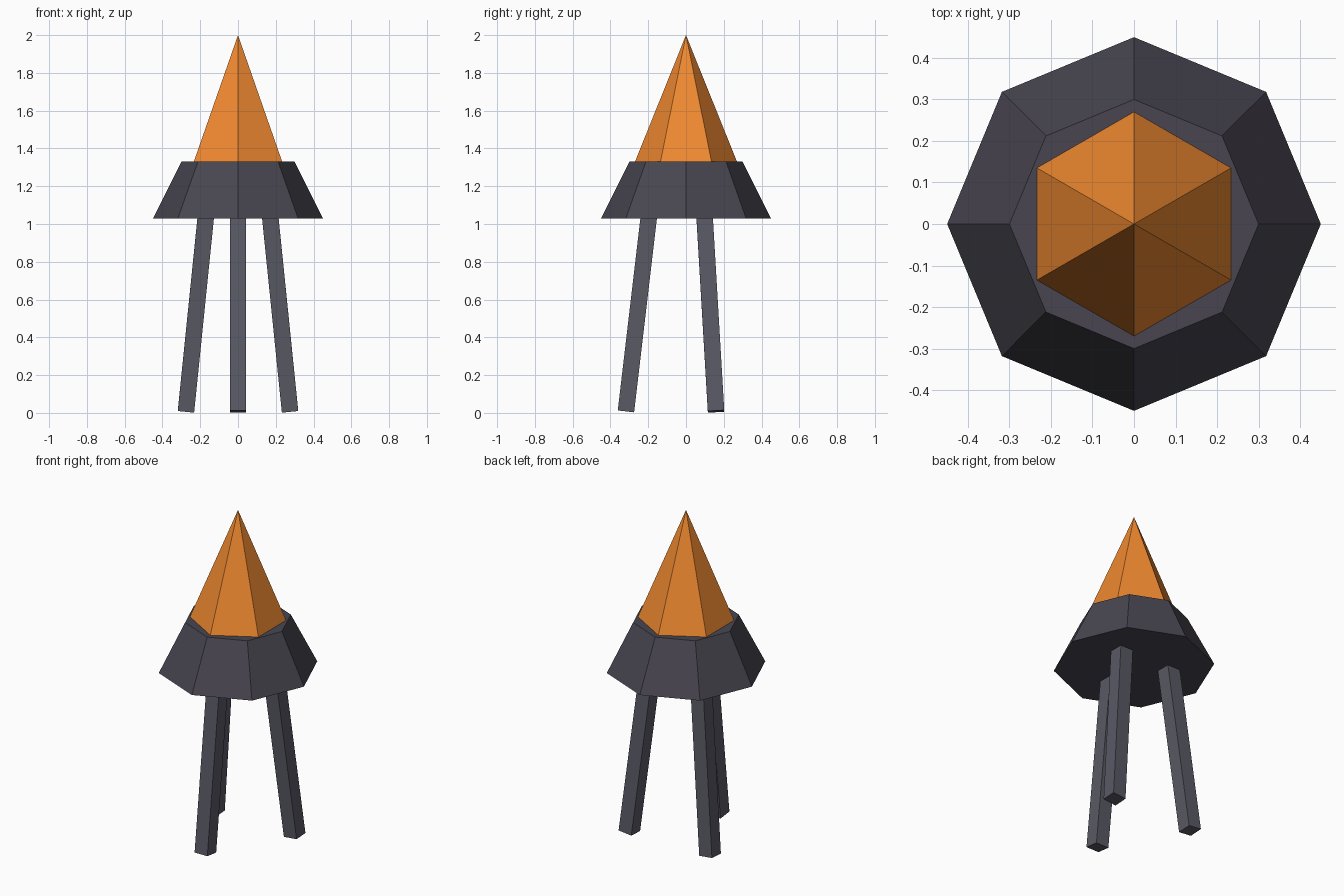
import bpy
from math import cos, sin, pi, radians
from mathutils import Vector

if "Cube" in bpy.data.objects:
    bpy.data.objects.remove(bpy.data.objects["Cube"])


def material(name, color):
    mat = bpy.data.materials.new(name)
    mat.diffuse_color = (*color, 1)
    mat.use_nodes = True
    mat.node_tree.nodes["Principled BSDF"].inputs["Base Color"].default_value = mat.diffuse_color
    return mat


def finish(name, mat):
    obj = bpy.context.object
    obj.name = name
    obj.data.materials.append(mat)
    return obj


orange = material("flame_orange", (0.87, 0.25, 0.03))
dark = material("bowl_iron", (0.065, 0.06, 0.08))
steel = material("leg_iron", (0.1, 0.1, 0.13))

# Eight-sided bowl, narrower at the top, corners on the x and y axes
bpy.ops.mesh.primitive_cone_add(vertices=8, radius1=0.45, radius2=0.30,
                                depth=0.30, location=(0, 0, 1.18))
finish("bowl", dark)

# Six-sided flame standing on the bowl, corners on the y axis
bpy.ops.mesh.primitive_cone_add(vertices=6, radius1=0.27, radius2=0,
                                depth=0.67, location=(0, 0, 1.665))
finish("flame", orange)

# Three square legs splayed outwards, sections kept in line with the axes
for name, angle in (("front_leg", -90), ("back_right_leg", 30), ("back_left_leg", 150)):
    a = radians(angle)
    out = Vector((cos(a), sin(a), 0))
    foot = out * 0.318 + Vector((0, 0, 0.008))
    top = out * 0.196 + Vector((0, 0, 1.045))
    axis = top - foot
    bpy.ops.mesh.primitive_cube_add(size=1, location=(foot + top) / 2)
    leg = finish(name, steel)
    leg.scale = (0.087, 0.087, axis.length)
    leg.rotation_euler = Vector((0, 0, 1)).rotation_difference(axis).to_euler()
